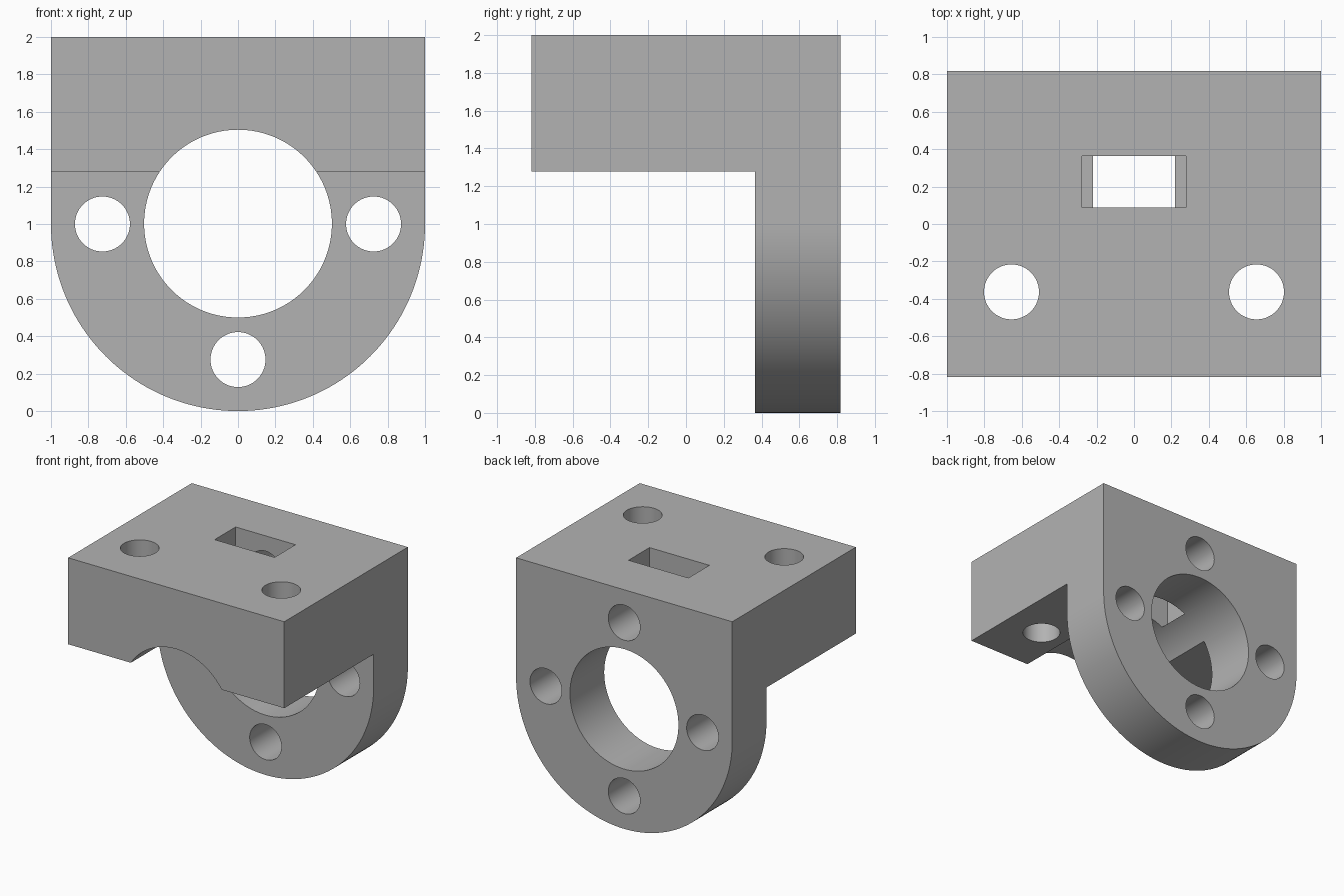
import bpy, bmesh, math
from mathutils import Matrix

cube = bpy.data.objects.get("Cube")
if cube:
    bpy.data.objects.remove(cube, do_unlink=True)

DEPTH = 0.817      # half depth of the bracket
FLANGE = 0.364     # front of the round flange
SHELF = 1.277      # underside of the mounting block
BOLT = 0.147       # bolt hole radius
PITCH = 0.725      # bolt circle radius

grey = bpy.data.materials.new("bracket grey")
grey.use_nodes = True
colour = (0.45, 0.45, 0.45, 1)
grey.diffuse_color = colour
grey.node_tree.nodes["Principled BSDF"].inputs["Base Color"].default_value = colour


def finish(name, bm):
    bmesh.ops.recalc_face_normals(bm, faces=bm.faces)
    mesh = bpy.data.meshes.new(name)
    bm.to_mesh(mesh)
    bm.free()
    mesh.materials.append(grey)
    obj = bpy.data.objects.new(name, mesh)
    bpy.context.collection.objects.link(obj)
    return obj


def extrude(name, profile, axis, start, end):
    """Extrude a closed 2D profile along y (from xz) or x (from yz)."""
    bm = bmesh.new()
    place = (lambda p: (p[0], start, p[1])) if axis == "y" else (lambda p: (start, *p))
    face = bm.faces.new([bm.verts.new(place(p)) for p in profile])
    new = bmesh.ops.extrude_face_region(bm, geom=[face])["geom"]
    step = (0, end - start, 0) if axis == "y" else (end - start, 0, 0)
    bmesh.ops.translate(bm, vec=step,
                        verts=[v for v in new if isinstance(v, bmesh.types.BMVert)])
    return finish(name, bm)


def drill(name, radius, length, centre, along_y, sides=64):
    bm = bmesh.new()
    turn = Matrix.Rotation(math.pi / 2, 4, "X") if along_y else Matrix()
    bmesh.ops.create_cone(bm, cap_ends=True, segments=sides, radius1=radius,
                          radius2=radius, depth=length,
                          matrix=Matrix.Translation(centre) @ turn)
    return finish(name, bm)


def box(name, low, high):
    bm = bmesh.new()
    bmesh.ops.create_cube(bm, size=1)
    for v in bm.verts:
        v.co = [lo if c < 0 else hi for c, lo, hi in zip(v.co, low, high)]
    return finish(name, bm)


def boolean(target, tool, operation):
    mod = target.modifiers.new(tool.name, "BOOLEAN")
    mod.operation = operation
    mod.solver = "EXACT"
    mod.object = tool
    bpy.context.view_layer.objects.active = target
    bpy.ops.object.modifier_apply(modifier=mod.name)
    bpy.data.objects.remove(tool, do_unlink=True)


# Rounded tab outline, trimmed to an L shape from the side
steps = 80
arc = [(math.cos(math.pi + math.pi * i / steps), 1 + math.sin(math.pi + math.pi * i / steps))
       for i in range(steps + 1)]
bracket = extrude("mounting_bracket", [(-1, 2)] + arc + [(1, 2)], "y", -DEPTH, DEPTH)
boolean(bracket, box("front_clearance", (-2, -2, -1), (2, FLANGE, SHELF)), "DIFFERENCE")

# Central bore
boolean(bracket, drill("bore", 0.502, 4, (0, 0, 1.002), True, 128), "DIFFERENCE")

# Nut slot, open at the top and breaking into the bore
boolean(bracket, box("nut_slot", (-0.277, 0.087, 1.454), (0.277, FLANGE, 3)), "DIFFERENCE")

# Bolt holes around the bore; the upper one stops in the nut slot
for i in range(4):
    a = i * math.pi / 2
    x, z = PITCH * math.cos(a), 1 + PITCH * math.sin(a)
    boolean(bracket, drill("bolt_hole", BOLT, 1, (x, 0.72, z), True), "DIFFERENCE")

# Vertical fixing holes through the block
for side in (-1, 1):
    boolean(bracket, drill("fixing_hole", BOLT, 4, (side * 0.655, -0.363, 2), False), "DIFFERENCE")

# Smooth the round walls, keep the edges sharp
bpy.ops.object.select_all(action="DESELECT")
bracket.select_set(True)
bpy.context.view_layer.objects.active = bracket
bpy.ops.object.shade_smooth_by_angle(angle=math.radians(30))
